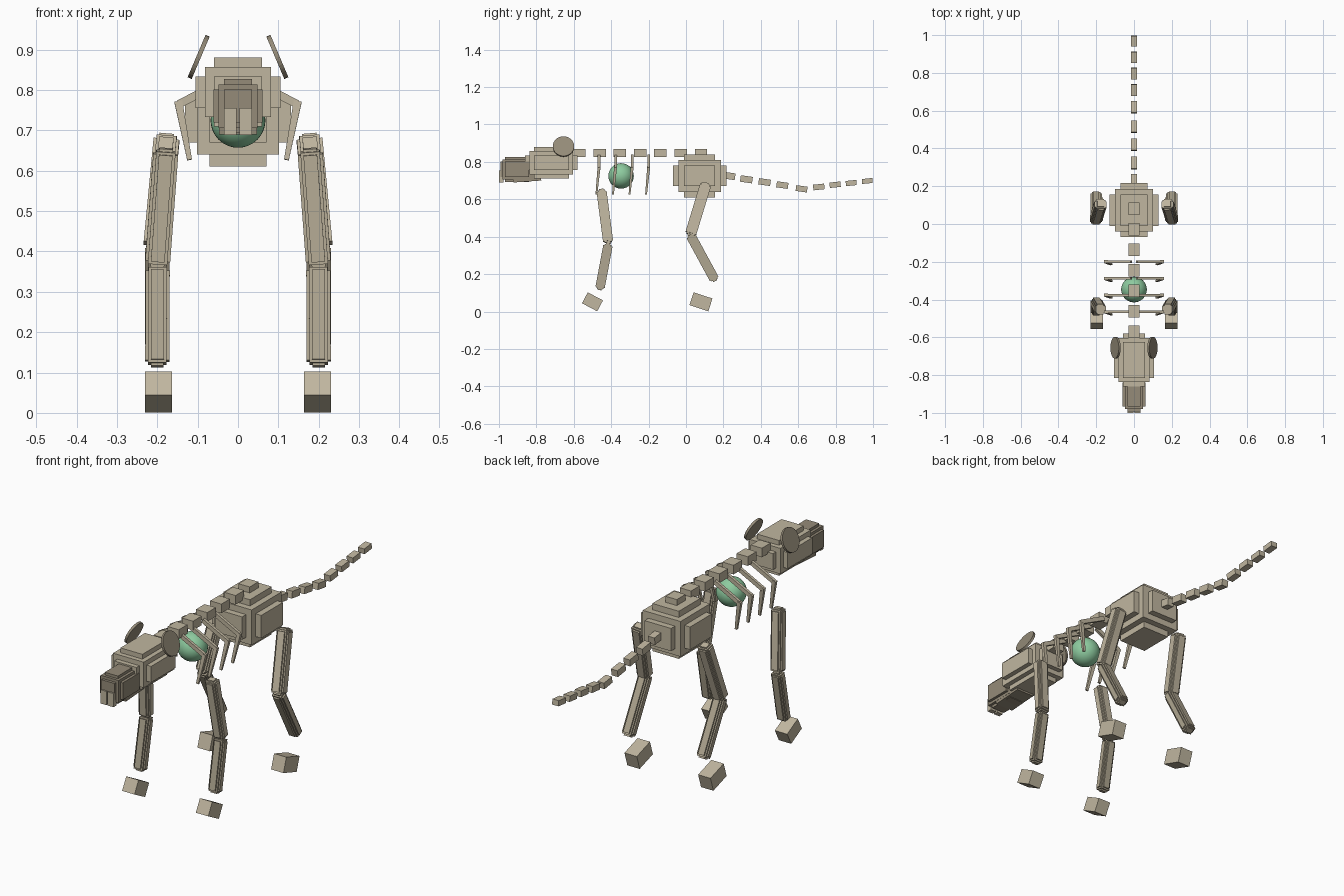
import bpy, bmesh, math
from mathutils import Vector, Matrix

if "Cube" in bpy.data.objects:
    bpy.data.objects.remove(bpy.data.objects["Cube"])


def material(name, rgb):
    m = bpy.data.materials.new(name)
    m.diffuse_color = (*rgb, 1)
    m.use_nodes = True
    m.node_tree.nodes["Principled BSDF"].inputs["Base Color"].default_value = m.diffuse_color
    return m


BONE = material("bone", (0.53, 0.47, 0.35))
DARK = material("dark_bone", (0.30, 0.26, 0.19))
SHIN = material("shin_bone", (0.43, 0.38, 0.28))
GREEN = material("green", (0.27, 0.60, 0.35))


def finish(bm, name, mat):
    me = bpy.data.meshes.new(name)
    bm.to_mesh(me)
    bm.free()
    me.materials.append(mat)
    ob = bpy.data.objects.new(name, me)
    bpy.context.collection.objects.link(ob)
    return ob


def add_box(bm, half, mx=Matrix(), taper=1.0):
    """Box of given half sizes; taper scales its local bottom end."""
    vs = bmesh.ops.create_cube(bm, size=2)["verts"]
    for v in vs:
        k = taper if v.co.z < 0 else 1.0
        v.co = mx @ Vector((v.co.x * half[0] * k, v.co.y * half[1] * k, v.co.z * half[2]))


def add_stepped(bm, half, d, mx=Matrix()):
    """Core block with a raised slab on each pair of sides."""
    add_box(bm, [h - d for h in half], mx)
    for axis in range(3):
        add_box(bm, [h if i == axis else h - 2 * d for i, h in enumerate(half)], mx)


def box(name, centre, half, mat=BONE, tilt=0):
    bm = bmesh.new()
    add_box(bm, half, Matrix.Translation(centre) @ Matrix.Rotation(math.radians(tilt), 4, 'X'))
    return finish(bm, name, mat)


def stepped(name, centre, half, d, mat=BONE):
    bm = bmesh.new()
    add_stepped(bm, half, d, Matrix.Translation(centre))
    return finish(bm, name, mat)


def along(top, bottom):
    """Frame centred between two points, local z towards the top."""
    a, b = Vector(top), Vector(bottom)
    z = (a - b).normalized()
    y = z.cross(Vector((1, 0, 0))).normalized()
    x = y.cross(z)
    rot = Matrix((x, y, z)).transposed().to_4x4()
    return Matrix.Translation((a + b) / 2) @ rot, (a - b).length / 2


def limb(name, top, bottom, hx, hy, mat):
    mx, length = along(top, bottom)
    bm = bmesh.new()
    add_stepped(bm, (hx, hy, length), 0.007, mx)
    return finish(bm, name, mat)


# pelvis and head
stepped("pelvis", (0, 0.073, 0.725), (0.131, 0.143, 0.115), 0.03)
stepped("skull", (0, -0.72, 0.795), (0.105, 0.14, 0.085), 0.023)
stepped("snout", (0, -0.903, 0.76), (0.061, 0.09, 0.067), 0.013, DARK)
box("jaw", (0, -0.85, 0.715), (0.047, 0.075, 0.02), DARK, tilt=4)

# spine
for i in range(7):
    box(f"vertebra_{i + 1}", (0, -0.57 + 0.1083 * i, 0.847), (0.03, 0.033, 0.022))

# tail: (y, z) of each link
tail = [(0.23, 0.725), (0.323, 0.707), (0.42, 0.692), (0.515, 0.676), (0.618, 0.656),
        (0.71, 0.666), (0.797, 0.678), (0.883, 0.687), (0.969, 0.698)]
for i, (y, z) in enumerate(tail):
    size = 0.019 - 0.0006 * i
    box(f"tail_link_{i + 1}", (0, y, z), (0.017, 0.033 - 0.0006 * i, size - 0.001),
        tilt=-8 if i < 5 else 6)

# organ
bm = bmesh.new()
bmesh.ops.create_uvsphere(bm, u_segments=32, v_segments=16, radius=0.068,
                          matrix=Matrix.Translation((0, -0.347, 0.725)))
for f in bm.faces:
    f.smooth = True
finish(bm, "organ", GREEN)

for s, side in ((-1, "left"), (1, "right")):
    # fangs
    box(f"fang_{side}", (s * 0.019, -0.988, 0.722), (0.0155, 0.012, 0.033))

    # ears: leaning discs
    bm = bmesh.new()
    bmesh.ops.create_cone(
        bm, cap_ends=True, segments=32, radius1=0.057, radius2=0.057, depth=0.011,
        matrix=Matrix.Translation((s * 0.0975, -0.655, 0.882))
        @ Matrix.Rotation(s * math.radians(67), 4, 'Y'))
    finish(bm, f"ear_{side}", DARK)

    # ribs: upper bar out from the spine, tapered lower bar
    for i in range(4):
        y = -0.465 + 0.0885 * i
        bm = bmesh.new()
        elbow = (s * 0.147, y, 0.765)
        mx, length = along((s * 0.015, y, 0.832), elbow)
        add_box(bm, (0.010, 0.007, length), mx)
        mx, length = along((s * 0.148, y, 0.772), (s * 0.120, y - 0.014, 0.627))
        add_box(bm, (0.010, 0.008, length), mx, taper=0.6)
        finish(bm, f"rib_{side}_{i + 1}", BONE)

    # front leg
    limb(f"front_upper_leg_{side}", (s * 0.178, -0.453, 0.655), (s * 0.2, -0.415, 0.363),
         0.031, 0.027, BONE)
    limb(f"front_lower_leg_{side}", (s * 0.199, -0.415, 0.365), (s * 0.2, -0.462, 0.115),
         0.030, 0.025, SHIN)
    box(f"front_foot_{side}", (s * 0.197, -0.5, 0.052), (0.033, 0.046, 0.033), tilt=-28)

    # hind leg
    limb(f"hind_upper_leg_{side}", (s * 0.176, 0.108, 0.688), (s * 0.203, 0.022, 0.405),
         0.032, 0.030, BONE)
    limb(f"hind_lower_leg_{side}", (s * 0.2, 0.02, 0.415), (s * 0.2, 0.157, 0.163),
         0.030, 0.026, SHIN)
    box(f"hind_foot_{side}", (s * 0.197, 0.08, 0.052), (0.033, 0.053, 0.036), tilt=-18)
